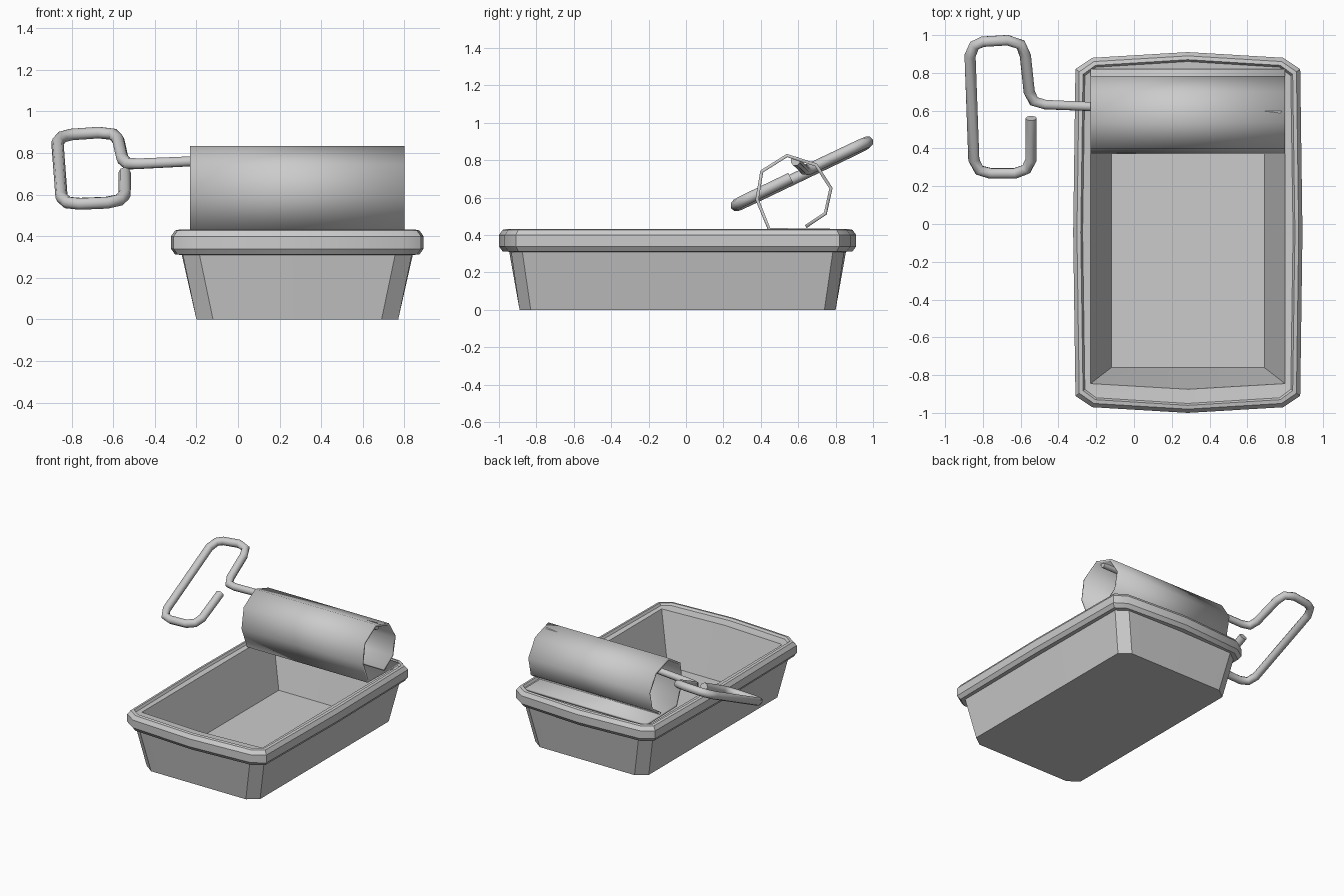
import bpy, bmesh, math
from mathutils import Vector

if "Cube" in bpy.data.objects:
    bpy.data.objects.remove(bpy.data.objects["Cube"])

CX, CY = 0.285, -0.045  # centre of the tin


def finish(bm, name, angle):
    bmesh.ops.remove_doubles(bm, verts=bm.verts, dist=0.0005)
    bmesh.ops.recalc_face_normals(bm, faces=bm.faces)
    me = bpy.data.meshes.new(name)
    bm.to_mesh(me)
    bm.free()
    ob = bpy.data.objects.new(name, me)
    bpy.context.collection.objects.link(ob)
    smooth(ob, angle)
    return ob


def smooth(ob, angle):
    bpy.ops.object.select_all(action='DESELECT')
    ob.select_set(True)
    bpy.context.view_layer.objects.active = ob
    bpy.ops.object.shade_smooth_by_angle(angle=math.radians(angle))


def ring(hx, hy, z, ch=(0, 0), bulge=(0, 0)):
    """Chamfered rectangle whose sides bow out slightly in the middle."""
    cx, cy = ch
    bx, by = bulge
    pts = [(hx - cx, -hy), (hx, -hy + cy), (hx + bx, 0), (hx, hy - cy), (hx - cx, hy), (0, hy + by)]
    pts += [(-x, -y) for x, y in pts]
    return [(CX + x, CY + y, z) for x, y in pts]


def loft(name, rings, angle):
    bm = bmesh.new()
    rows = [[bm.verts.new(p) for p in r] for r in rings]
    for a, b in zip(rows, rows[1:]):
        for i in range(len(a)):
            j = (i + 1) % len(a)
            bm.faces.new((a[i], a[j], b[j], b[i]))
    bm.faces.new(rows[0])
    bm.faces.new(rows[-1])
    return finish(bm, name, angle)


# Tin: tapered body, rolled rim, ledge and sunken cavity
rim = [(0.065, 0.31), (0.02, 0.312), (0.0, 0.34), (0.0, 0.40),
       (0.02, 0.428), (0.04, 0.432), (0.05, 0.415)]
rings = [ring(0.485, 0.845, 0.0, (0.08, 0.06)),
         ring(0.55, 0.89, 0.31, (0.08, 0.06), (0.005, 0.01))]
rings += [ring(0.595 - d, 0.925 - d, z, (0.09 - d * 0.6, 0.06 - d * 0.3), (0.012, 0.03)) for d, z in rim]
rings += [ring(0.515, 0.80, 0.41, (0, 0), (0, 0.03)),
          ring(0.405, 0.715, 0.03)]
loft("tin", rings, 35)

# Lid: flat strip at the back, peeled up into an open roll
lid_profile = [(0.82, 0.424), (0.445, 0.43), (0.38, 0.59), (0.405, 0.74), (0.54, 0.825),
               (0.695, 0.775), (0.775, 0.65), (0.745, 0.515), (0.64, 0.445)]
bm = bmesh.new()
cols = [[bm.verts.new((x, y, z)) for x in (-0.23, 0.80)] for y, z in lid_profile]
for a, b in zip(cols, cols[1:]):
    bm.faces.new((a[0], a[1], b[1], b[0]))
lid = finish(bm, "rolled_lid", 25)
sol = lid.modifiers.new("thickness", 'SOLIDIFY')
sol.thickness = 0.018
sol.offset = 0

# Key: tilted wire loop whose shaft runs through the roll
loop = [(-0.545, 0.56), (-0.545, 0.34), (-0.57, 0.29), (-0.63, 0.268), (-0.76, 0.268),
        (-0.82, 0.285), (-0.848, 0.34), (-0.868, 0.89), (-0.845, 0.945), (-0.80, 0.965),
        (-0.67, 0.973), (-0.60, 0.95), (-0.575, 0.89), (-0.555, 0.70), (-0.53, 0.65)]
path = [(x, y, 0.55 + 0.48 * (y - 0.25) + 0.04 * (x + 0.7), 1.0) for x, y in loop]
path += [(-0.47, 0.632, 0.749, 0.9), (-0.23, 0.622, 0.76, 0.85), (0.78, 0.585, 0.795, 0.85)]
cu = bpy.data.curves.new("key", 'CURVE')
cu.dimensions = '3D'
cu.bevel_depth = 0.03
cu.bevel_resolution = 2
cu.use_fill_caps = True
sp = cu.splines.new('POLY')
sp.points.add(len(path) - 1)
for p, (x, y, z, r) in zip(sp.points, path):
    p.co = (x, y, z, 1)
    p.radius = r
key = bpy.data.objects.new("key", cu)
bpy.context.collection.objects.link(key)
bpy.ops.object.select_all(action='DESELECT')
key.select_set(True)
bpy.context.view_layer.objects.active = key
bpy.ops.object.convert(target='MESH')
smooth(bpy.context.view_layer.objects.active, 50)
